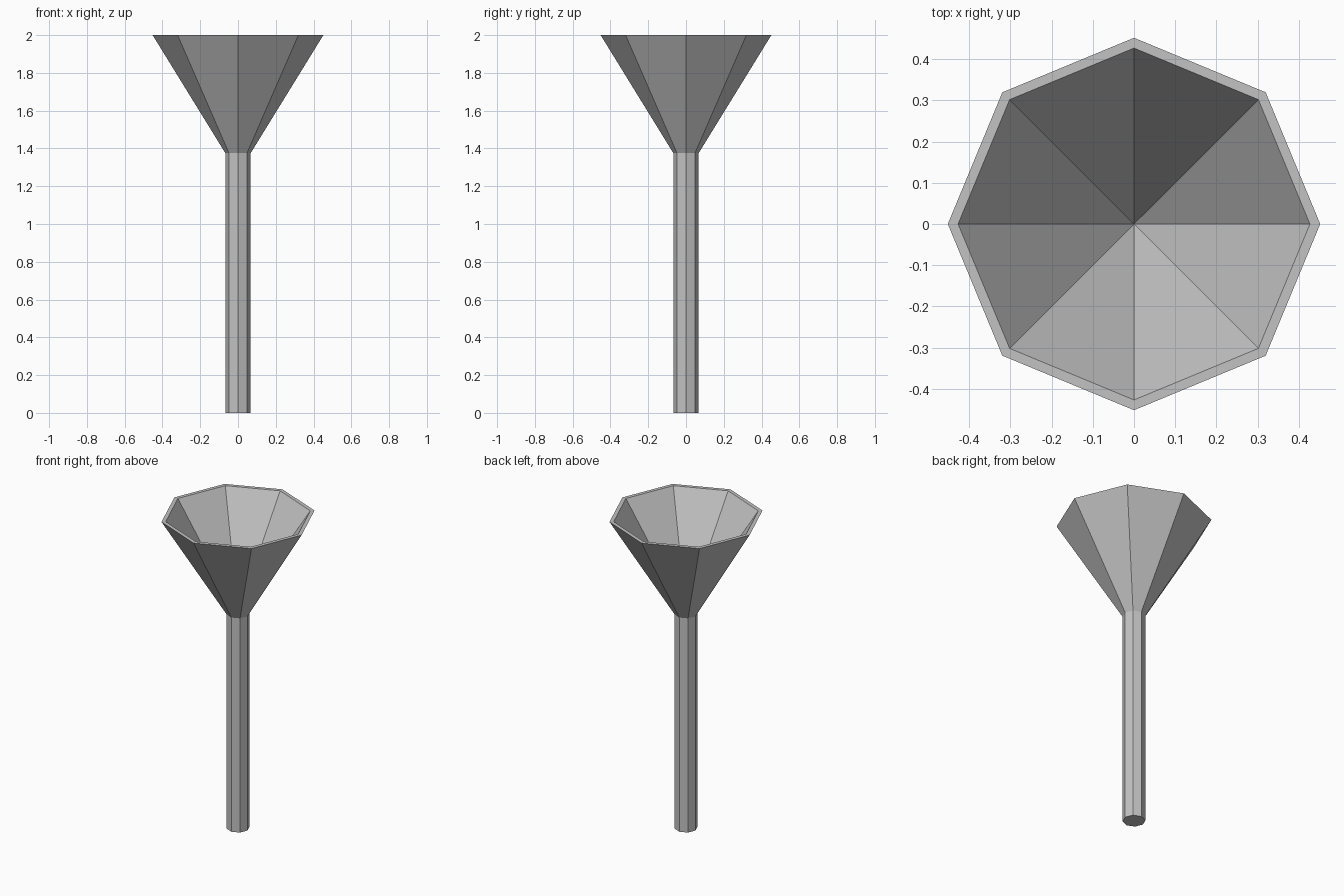
import bpy, bmesh
from math import cos, sin, tau

cube = bpy.data.objects.get("Cube")
if cube:
    bpy.data.objects.remove(cube)

SIDES = 8
STEM_RADIUS = 0.067
NECK_Z = 1.375
TOP_Z = 2.0

metal = bpy.data.materials.new("plain_grey")
metal.use_nodes = True
grey = (0.54, 0.54, 0.54, 1)
metal.diffuse_color = grey
metal.node_tree.nodes["Principled BSDF"].inputs["Base Color"].default_value = grey


def lathe(name, profile):
    """Spin (radius, height) points into a flat-faced solid; radius 0 makes a tip."""
    bm = bmesh.new()
    rings = []
    for radius, z in profile:
        count = SIDES if radius else 1
        rings.append([bm.verts.new((radius * cos(tau * i / SIDES),
                                    radius * sin(tau * i / SIDES), z))
                      for i in range(count)])
    for low, high in zip(rings, rings[1:]):
        for i in range(SIDES):
            j = (i + 1) % SIDES
            if len(high) == 1:
                bm.faces.new((low[i], low[j], high[0]))
            else:
                bm.faces.new((low[i], low[j], high[j], high[i]))
    # Flat cap under the first ring
    bm.faces.new(rings[0][::-1])
    mesh = bpy.data.meshes.new(name)
    bm.to_mesh(mesh)
    bm.free()
    mesh.materials.append(metal)
    obj = bpy.data.objects.new(name, mesh)
    bpy.context.collection.objects.link(obj)
    return obj


# Funnel as one closed skin: stem, outer cone, flat rim, inner cone down to a point
lathe("funnel", [
    (STEM_RADIUS, 0),
    (STEM_RADIUS, NECK_Z),
    (0.452, TOP_Z),
    (0.427, TOP_Z),
    (0, NECK_Z),
])
